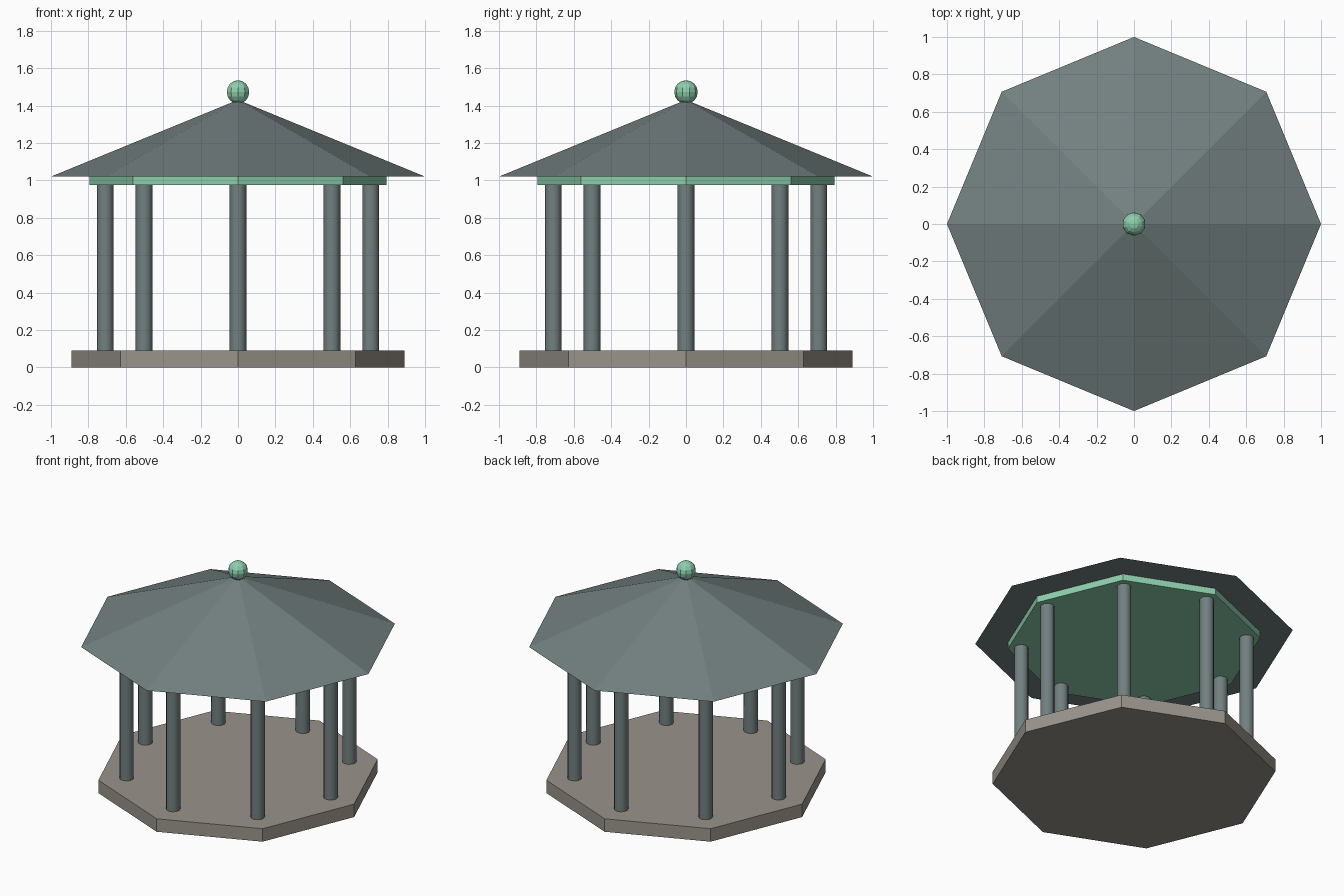
import bpy
from math import cos, sin, tau, radians

cube = bpy.data.objects.get("Cube")
if cube:
    bpy.data.objects.remove(cube, do_unlink=True)


def material(name, rgb):
    mat = bpy.data.materials.new(name)
    mat.use_nodes = True
    color = (*rgb, 1)
    mat.diffuse_color = color
    mat.node_tree.nodes["Principled BSDF"].inputs["Base Color"].default_value = color
    return mat


stone = material("warm grey stone", (0.32, 0.295, 0.26))
slate = material("slate grey", (0.17, 0.215, 0.215))
mint = material("mint green", (0.27, 0.62, 0.42))


def finish(name, mat):
    obj = bpy.context.object
    obj.name = name
    obj.data.materials.append(mat)
    return obj


def prism(name, mat, sides, r_low, r_top, z0, z1, x=0, y=0):
    """Upright prism, cylinder or pyramid with a corner on the x axis."""
    bpy.ops.mesh.primitive_cone_add(vertices=sides, radius1=r_low, radius2=r_top,
                                    depth=z1 - z0, location=(x, y, (z0 + z1) / 2))
    return finish(name, mat)


# Octagonal floor, ceiling beam and roof
SIDES = 8
prism("floor_platform", stone, SIDES, 0.89, 0.89, 0, 0.09)
prism("ceiling_beam", mint, SIDES, 0.795, 0.795, 0.975, 1.021)
prism("roof", slate, SIDES, 1.0, 0, 1.02, 1.43)

# Round columns, one at each corner
for i in range(SIDES):
    a = tau * i / SIDES
    prism(f"column_{i + 1}", slate, 12, 0.045, 0.045, 0.088, 0.978,
          0.71 * cos(a), 0.71 * sin(a))
    bpy.ops.object.shade_smooth_by_angle(angle=radians(40))

# Faceted ball on the roof peak
bpy.ops.mesh.primitive_uv_sphere_add(segments=10, ring_count=8, radius=0.063,
                                     location=(0, 0, 1.472))
finish("roof_finial", mint)
